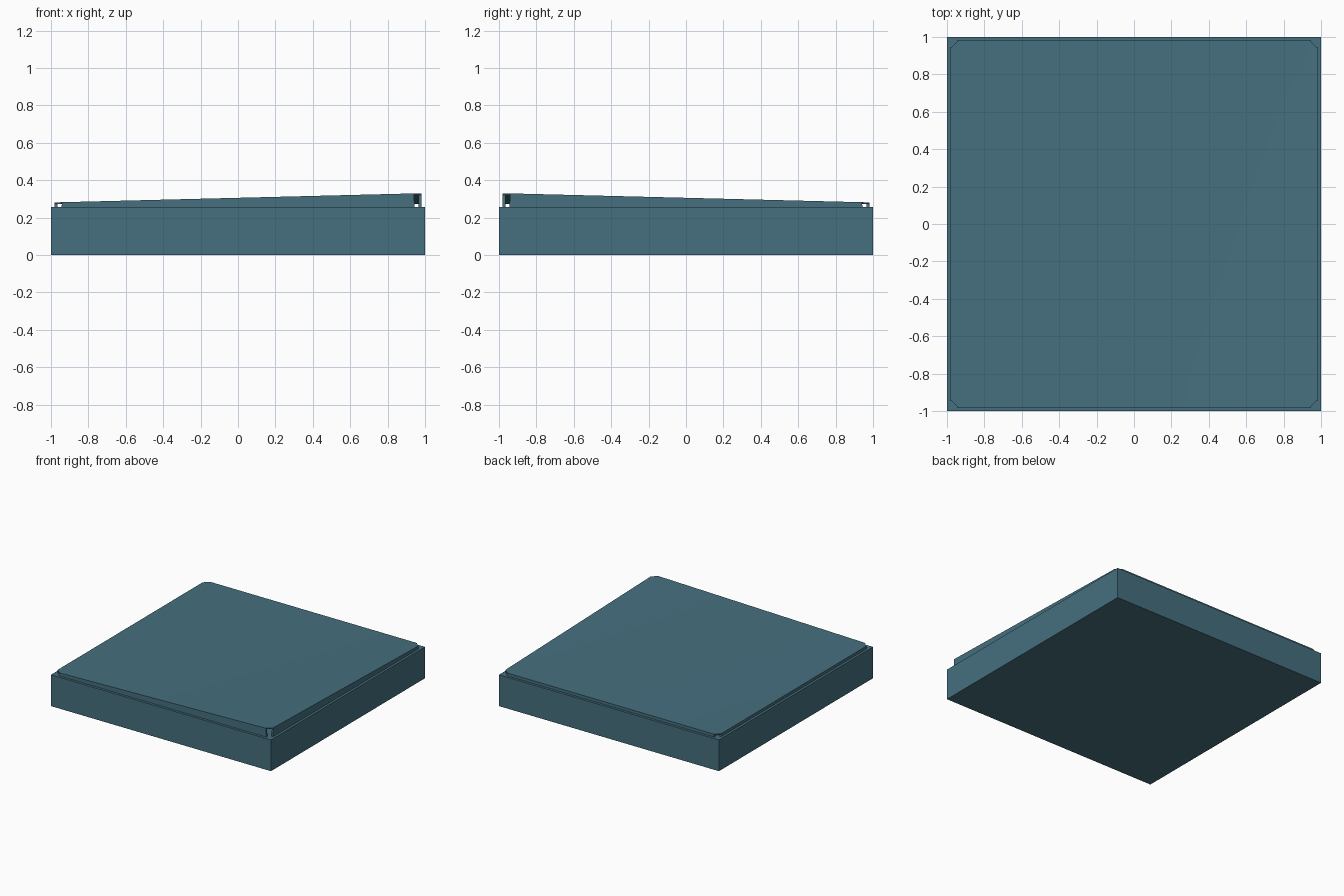
import bpy, bmesh
from mathutils import Vector

if "Cube" in bpy.data.objects:
    bpy.data.objects.remove(bpy.data.objects["Cube"])

BASE_H = 0.257   # top of the base block
R = 0.98         # half width of the lid
CUT = 0.04       # corner cut
T = 0.014        # flange thickness

mat = bpy.data.materials.new("teal")
mat.diffuse_color = (0.06, 0.16, 0.21, 1)
mat.use_nodes = True
mat.node_tree.nodes["Principled BSDF"].inputs["Base Color"].default_value = mat.diffuse_color


def lid_z(x, y):
    """Three low corners, front right corner lifted."""
    return 0.281 + 0.049 * ((x + R) / (2 * R)) * ((R - y) / (2 * R))


def make_object(name, bm):
    bmesh.ops.recalc_face_normals(bm, faces=bm.faces)
    me = bpy.data.meshes.new(name)
    bm.to_mesh(me)
    bm.free()
    me.materials.append(mat)
    ob = bpy.data.objects.new(name, me)
    bpy.context.collection.objects.link(ob)
    return ob


# Base block
bm = bmesh.new()
bmesh.ops.create_cube(bm, size=1)
for v in bm.verts:
    v.co = (v.co.x * 2, v.co.y * 2, (v.co.z + 0.5) * BASE_H)
make_object("base_block", bm)

# Lid panel: gently warped sheet with cut corners
bm = bmesh.new()
bmesh.ops.create_grid(bm, x_segments=12, y_segments=12, size=R)
for sx in (-1, 1):
    for sy in (-1, 1):
        bmesh.ops.bisect_plane(
            bm, geom=bm.verts[:] + bm.edges[:] + bm.faces[:],
            plane_co=(sx * R, sy * (R - CUT), 0),
            plane_no=Vector((sx, sy, 0)).normalized(), clear_outer=True)
for v in bm.verts:
    v.co.z = lid_z(v.co.x, v.co.y)
bottom = bmesh.ops.extrude_face_region(bm, geom=bm.faces[:])
for g in bottom["geom"]:
    if isinstance(g, bmesh.types.BMVert):
        g.co.z -= 0.008
panel = make_object("lid_panel", bm)
bpy.context.view_layer.objects.active = panel
panel.select_set(True)
bpy.ops.object.shade_smooth_by_angle()


# Four flanges folded down from the lid, open at the corners
def flange(name, axis, side):
    bm = bmesh.new()
    bmesh.ops.create_cube(bm, size=2)
    for v in bm.verts:
        top = v.co.z > 0
        along = v.co.x * (R - CUT + (0 if top else 0.004))
        across = side * (R if v.co.y > 0 else R - T)
        x, y = (across, along) if axis == "x" else (along, across)
        v.co = (x, y, lid_z(x, y) - 0.001 if top else BASE_H)
    make_object(name, bm)


flange("left_flange", "x", -1)
flange("right_flange", "x", 1)
flange("front_flange", "y", -1)
flange("back_flange", "y", 1)
